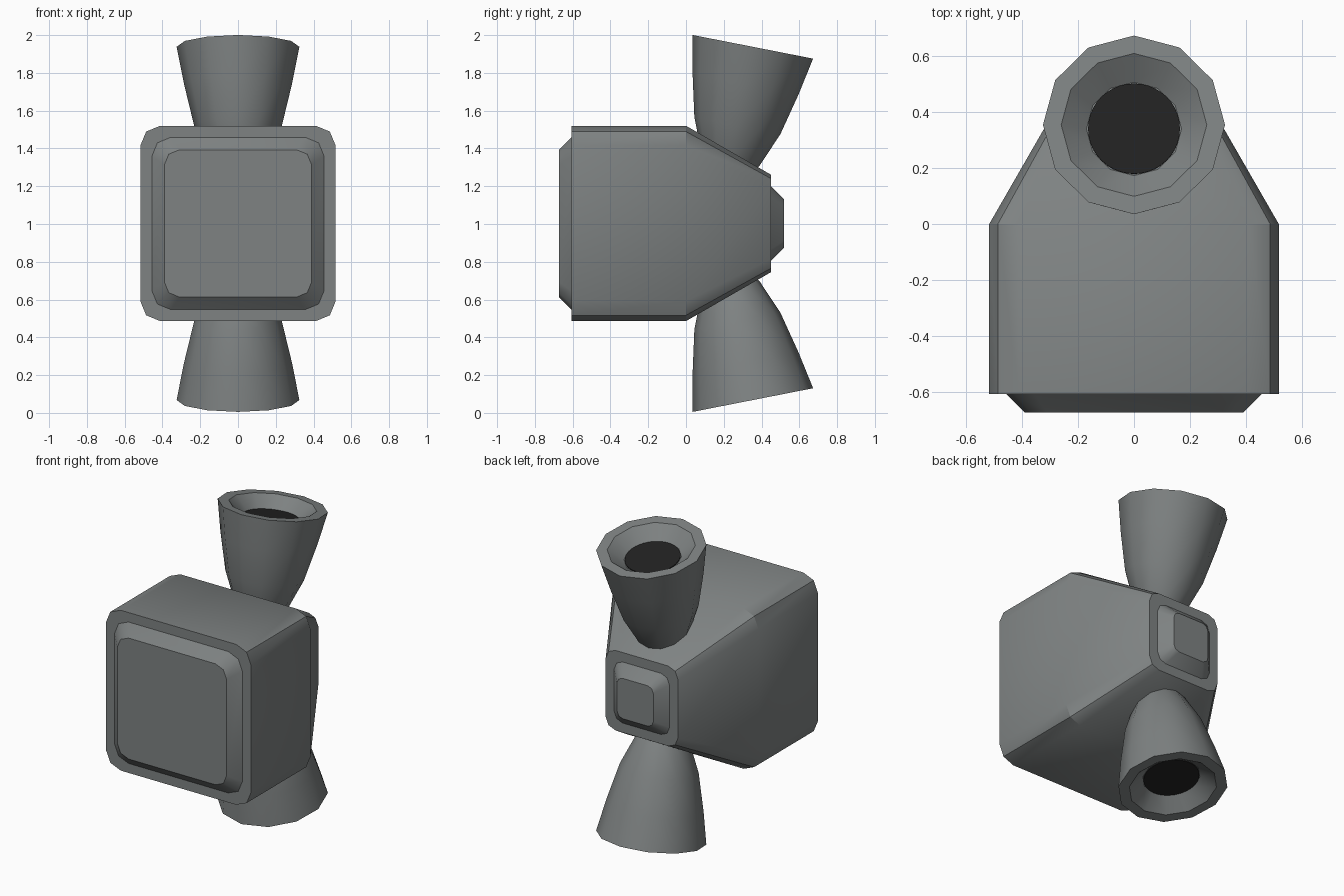
import bpy, bmesh, math
from mathutils import Vector

if "Cube" in bpy.data.objects:
    bpy.data.objects.remove(bpy.data.objects["Cube"])

ZC = 1.003                      # mid height of the model


def material(name, rgb):
    m = bpy.data.materials.new(name)
    m.diffuse_color = (*rgb, 1)
    m.use_nodes = True
    m.node_tree.nodes["Principled BSDF"].inputs["Base Color"].default_value = m.diffuse_color
    return m


GREY = material("metal grey", (0.21, 0.225, 0.225))
DARK = material("dark opening", (0.016, 0.016, 0.016))


def rounded_square(half, corner):
    """Square outline with two-step rounded corners, centred on 0."""
    pts = []
    for q in range(4):
        for k in range(3):
            a = math.radians(90 * q + 45 * k)
            sx = 1 if q in (0, 3) else -1
            sy = 1 if q < 2 else -1
            c = half - corner
            pts.append((sx * c + corner * math.cos(a), sy * c + corner * math.sin(a)))
    return pts


def loft(name, rings, mat):
    """Skin a closed solid through rings of equal point count."""
    bm = bmesh.new()
    loops = [[bm.verts.new(p) for p in ring] for ring in rings]
    n = len(loops[0])
    for a, b in zip(loops, loops[1:]):
        for i in range(n):
            j = (i + 1) % n
            bm.faces.new((a[i], a[j], b[j], b[i]))
    bm.faces.new(loops[0])
    bm.faces.new(loops[-1])
    bmesh.ops.recalc_face_normals(bm, faces=bm.faces)
    me = bpy.data.meshes.new(name)
    bm.to_mesh(me)
    bm.free()
    me.materials.append(mat)
    ob = bpy.data.objects.new(name, me)
    bpy.context.collection.objects.link(ob)
    bpy.ops.object.select_all(action='DESELECT')
    bpy.context.view_layer.objects.active = ob
    ob.select_set(True)
    bpy.ops.object.shade_smooth_by_angle(angle=math.radians(35))
    return ob


# Housing with raised front panel, tapered rear and rear boss: (y, half size, corner)
sections = [(-0.673, 0.39, 0.08), (-0.607, 0.456, 0.1), (-0.607, 0.517, 0.105),
            (0.0, 0.517, 0.105), (0.45, 0.258, 0.07), (0.45, 0.197, 0.06),
            (0.518, 0.13, 0.04)]
loft("housing", [[(x, y, ZC + z) for x, z in rounded_square(h, c)]
                 for y, h, c in sections], GREY)

# Flared nozzles, tilted to the rear, one up and one down: (radius, distance from rim)
TILT = math.radians(11.1)
bell = [(0.09, -0.72), (0.157, -0.608), (0.232, -0.426), (0.286, -0.2),
        (0.325, 0.0), (0.26, 0.0), (0.17, -0.075)]


def tilted_ring(r, t, n, side):
    axis = Vector((0, math.sin(TILT), math.cos(TILT)))
    across = Vector((0, math.cos(TILT), -math.sin(TILT)))
    centre = Vector((0, 0.354, 0.935)) + axis * t
    ring = []
    for i in range(n):
        a = 2 * math.pi * i / n
        p = centre + Vector((r * math.cos(a), 0, 0)) + across * (r * math.sin(a))
        ring.append((p.x, p.y, ZC + side * p.z))
    return ring


for side, label in ((1, "upper"), (-1, "lower")):
    loft(label + "_nozzle", [tilted_ring(r, t, 12, side) for r, t in bell], GREY)
    loft(label + "_nozzle_opening",
         [tilted_ring(0.164, t, 40, side) for t in (-0.076, -0.069)], DARK)
